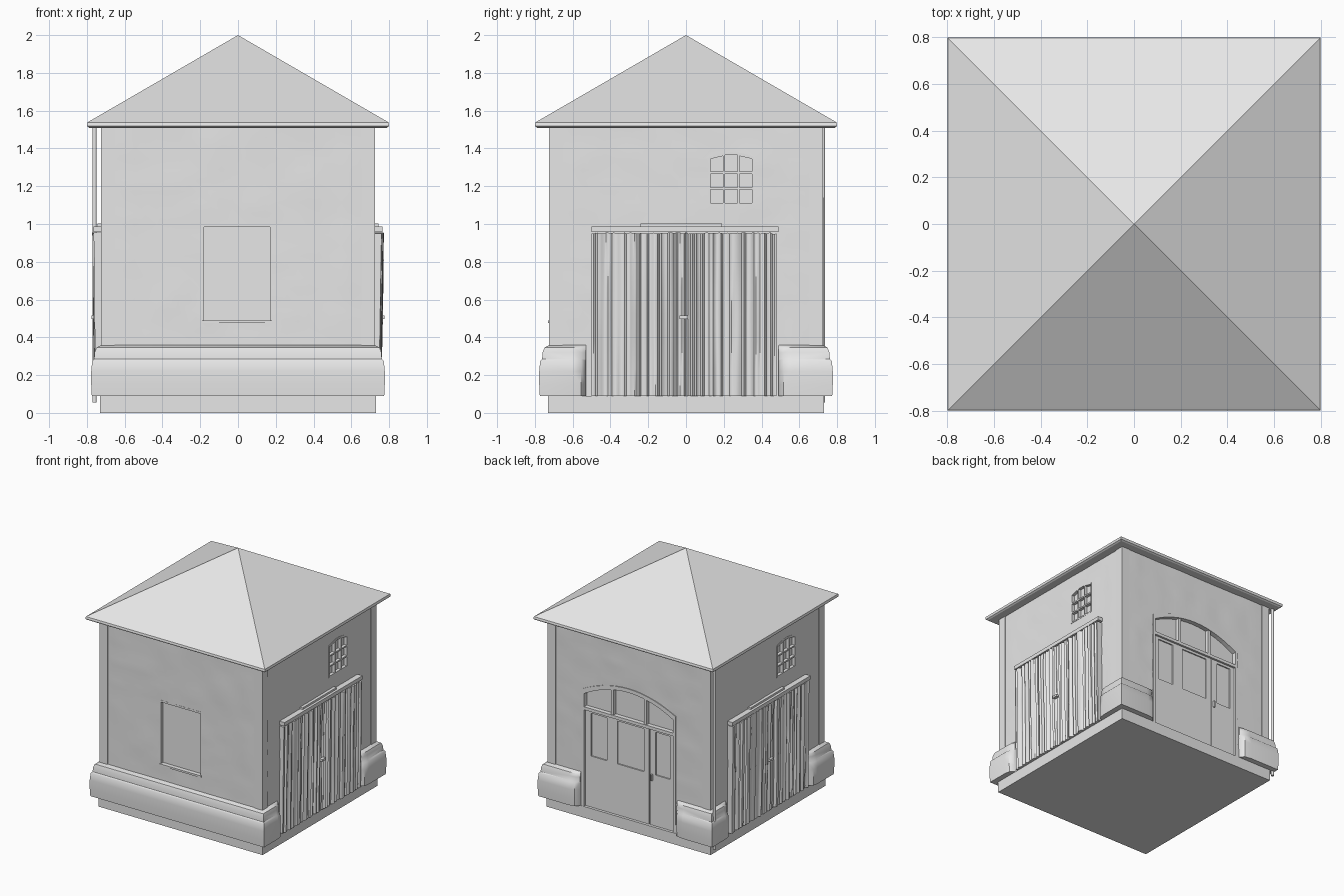
import bpy, bmesh, math, random
from mathutils import Vector, noise

if "Cube" in bpy.data.objects:
    bpy.data.objects.remove(bpy.data.objects["Cube"])

random.seed(4)
grey = bpy.data.materials.new("plain_grey")
grey.diffuse_color = (0.8, 0.8, 0.8, 1)
grey.use_nodes = True
grey.node_tree.nodes["Principled BSDF"].inputs["Base Color"].default_value = grey.diffuse_color


def finish(name, bm, smooth=None):
    bmesh.ops.recalc_face_normals(bm, faces=bm.faces)
    me = bpy.data.meshes.new(name)
    bm.to_mesh(me)
    bm.free()
    me.materials.append(grey)
    ob = bpy.data.objects.new(name, me)
    bpy.context.collection.objects.link(ob)
    if smooth:
        shade(ob, smooth)
    return ob


def select(ob):
    bpy.ops.object.select_all(action='DESELECT')
    ob.select_set(True)
    bpy.context.view_layer.objects.active = ob


def shade(ob, degrees):
    select(ob)
    bpy.ops.object.shade_smooth_by_angle(angle=math.radians(degrees))


def add_box(bm, x0, x1, y0, y1, z0, z1):
    vs = bmesh.ops.create_cube(bm, size=1)["verts"]
    for v in vs:
        v.co = ((x0 + x1) / 2 + v.co.x * (x1 - x0), (y0 + y1) / 2 + v.co.y * (y1 - y0),
                (z0 + z1) / 2 + v.co.z * (z1 - z0))


def boxes(name, items):
    bm = bmesh.new()
    for it in items:
        add_box(bm, *it)
    return finish(name, bm)


def turn(ob, s):
    """Spin a part half a turn for the opposite side."""
    if s < 0:
        for v in ob.data.vertices:
            v.co.x, v.co.y = -v.co.x, -v.co.y
    return ob


def prism(name, pts, axis, d0, d1):
    """Extrude a 2D outline (u, z) along x or y."""
    bm = bmesh.new()
    put = (lambda u, z, d: (d, u, z)) if axis == 'x' else (lambda u, z, d: (u, d, z))
    f = bm.faces.new([bm.verts.new(put(u, z, d0)) for u, z in pts])
    r = bmesh.ops.extrude_face_region(bm, geom=[f])
    for v in r["geom"]:
        if isinstance(v, bmesh.types.BMVert):
            if axis == 'x':
                v.co.x = d1
            else:
                v.co.y = d1
    return finish(name, bm)


def arch(u0, u1, z0, spring, peak, n=14):
    """Outline with straight sides and a shallow arched head."""
    top = []
    for i in range(n + 1):
        t = i / n
        top.append((u1 + (u0 - u1) * t, spring + (peak - spring) * (1 - (2 * t - 1) ** 2)))
    return [(u0, z0), (u1, z0)] + top


def cut(ob, cutters):
    select(ob)
    for c in cutters:
        m = ob.modifiers.new("cut", 'BOOLEAN')
        m.operation, m.solver, m.object = 'DIFFERENCE', 'EXACT', c
        bpy.ops.object.modifier_apply(modifier=m.name)
    for c in cutters:
        bpy.data.objects.remove(c)


def sweep(name, path, profile):
    """Run a profile (offset, z) along plan points (x, y, out_x, out_y, scale)."""
    bm = bmesh.new()
    rings = [[bm.verts.new((x + ox * o * s, y + oy * o * s, z)) for o, z in profile]
             for x, y, ox, oy, s in path]
    n = len(profile)
    for a, b in zip(rings, rings[1:]):
        for i in range(n):
            bm.faces.new((a[i], a[(i + 1) % n], b[(i + 1) % n], b[i]))
    bm.faces.new(rings[0])
    bm.faces.new(rings[-1])
    return finish(name, bm, 40)


# foundation slab
boxes("foundation", [(-.73, .73, -.73, .73, 0, .09)])

# plaster walls, slightly uneven
bm = bmesh.new()
add_box(bm, -.72, .72, -.72, .72, .085, 1.515)
bmesh.ops.subdivide_edges(bm, edges=bm.edges, cuts=24, use_grid_fill=True)
for v in bm.verts:
    n = noise.noise(Vector((v.co.x * 4, v.co.y * 4, v.co.z * 7))) * .007
    if abs(v.co.x) > .719 and abs(v.co.y) < .64:
        v.co.x += math.copysign(n, v.co.x)
    elif abs(v.co.y) > .719 and abs(v.co.x) < .64:
        v.co.y += math.copysign(n, v.co.y)
walls = finish("walls", bm)
cutters = [prism("c", [(-.19, .48), (.18, .48), (.18, 1), (-.19, 1)], 'y', -.8, -.695),
           prism("c", arch(-.415, .42, .09, 1.03, 1.14), 'y', .69, .8)]
for s in (1, -1):
    cutters.append(turn(prism("c", arch(.12, .36, 1.1, 1.355, 1.38), 'x', .70, .8), s))
cut(walls, cutters)
shade(walls, 35)

# corner strips
for i, (sx, sy) in enumerate(((1, 1), (1, -1), (-1, 1), (-1, -1))):
    ends = [(sx * .655, sx * .726), (sy * .655, sy * .726)]
    boxes("corner_strip_%d" % i, [(*sorted(ends[0]), *sorted(ends[1]), .3, 1.515)])

# front window border and sill
boxes("front_window_frame", [(-.19, -.18, -.722, -.69, .48, 1), (.17, .18, -.722, -.69, .48, 1),
                             (-.18, .17, -.722, -.69, .985, 1), (-.19, .18, -.73, -.69, .475, .49)])

# plinth with a rounded, stepped shoulder
profile = [(-.02, .09), (.054, .09), (.057, .15), (.057, .22), (.052, .275), (.042, .285),
           (.039, .32), (.03, .345), (.005, .358), (-.02, .36)]
w = .72
sweep("plinth_front", [(w, -.53, 1, 0, .3), (w, -.555, 1, 0, .85), (w, -.6, 1, 0, 1), (w, -w, 1, -1, 1),
                       (-w, -w, -1, -1, 1), (-w, -.57, -1, 0, 1), (-w, -.525, -1, 0, .85),
                       (-w, -.5, -1, 0, .3)], profile)
for s, y in ((1, .49), (-1, .53)):
    sweep("plinth_back_right" if s > 0 else "plinth_back_left",
          [(s * w, y, s, 0, .3), (s * w, y + .025, s, 0, .85), (s * w, y + .07, s, 0, 1),
           (s * w, w, s, 1, 1), (s * .51, w, 0, 1, 1), (s * .455, w, 0, 1, .85),
           (s * .43, w, 0, 1, .3)], profile)


# weathered double doors, beam and small barred window on both sides
def plank_door(name):
    bm = bmesh.new()
    cols, rows = 90, 6
    fronts = []
    for i in range(cols + 1):
        y = -.5 + .98 * i / cols
        ridge = .748 + random.uniform(-.009, .011)
        top = .952 + random.uniform(-.004, .004)
        if abs(y) < .006:
            ridge = .73
        col = []
        for j in range(rows + 1):
            t = j / rows
            wob = noise.noise(Vector((y * 25, t * 2, 3))) * .008
            col.append(bm.verts.new((ridge + wob + .012 * t, y, .09 + (top - .09) * t)))
        col.append(bm.verts.new((.71, y, top)))
        col.append(bm.verts.new((.71, y, .09)))
        fronts.append(col)
    for a, b in zip(fronts, fronts[1:]):
        for j in range(len(a)):
            k = (j + 1) % len(a)
            bm.faces.new((a[j], b[j], b[k], a[k]))
    bm.faces.new(fronts[0])
    bm.faces.new(fronts[-1])
    return finish(name, bm, 50)


for s, side in ((1, "right"), (-1, "left")):
    turn(plank_door(side + "_plank_door"), s)
    turn(boxes(side + "_door_beam", [(.71, .765, -.5, .49, .958, .988),
                                     (.71, .745, -.24, .19, .985, 1.003)]), s)
    turn(boxes(side + "_door_handle", [(.75, .776, -.035, .01, .498, .515)]), s)
    grid = prism(side + "_window_bars", arch(.12, .36, 1.1, 1.355, 1.38), 'x', .695, .725)
    holes = []
    for i in range(3):
        y0 = .131 + i * .076
        for j in range(3):
            z0, z1 = 1.111 + j * .083, 1.183 + j * .083
            if j == 2:
                zl, zr = ((1.345, 1.36), (1.365, 1.365), (1.36, 1.345))[i]
            else:
                zl = zr = z1
            holes.append(prism("c", [(y0, z0), (y0 + .066, z0), (y0 + .066, zr), (y0, zl)], 'x', .69, .8))
    cut(grid, holes)
    turn(grid, s)

# back entrance: arched frame, transom lights and glazed leaves
frame = prism("back_door_frame", arch(-.415, .42, .09, 1.03, 1.14), 'y', .68, .728)
cut(frame, [prism("c", arch(-.395, .40, .05, .998, 1.11), 'y', .6, .8)])
leaf = boxes("back_door_leaves", [(-.395, .40, .68, .708, .09, .87)])
cut(leaf, [prism("c", [(a, .5), (b, .5), (b, .845), (a, .845)], 'y', .698, .8)
           for a, b in ((-.355, -.225), (-.12, .115), (.21, .35))]
    + [prism("c", [(-.173, .05), (-.167, .05), (-.167, .9), (-.173, .9)], 'y', .698, .8)])
boxes("back_door_transom_bars", [(-.4, .405, .68, .725, .865, .89), (.14, .162, .68, .72, .88, 1.105),
                                 (-.152, -.13, .68, .72, .88, 1.105)])
boxes("back_door_handle", [(-.2, -.188, .7, .722, .45, .5)])

# corner downpipe
bm = bmesh.new()
bmesh.ops.create_cone(bm, cap_ends=True, segments=10, radius1=.012, radius2=.012, depth=1.46)
bmesh.ops.translate(bm, verts=bm.verts, vec=(-.76, .725, .785))
finish("downpipe", bm, 50)

# pyramid roof with rounded eave edge
bm = bmesh.new()
rings = [[bm.verts.new((sx * r, sy * r, z)) for sx, sy in ((1, 1), (-1, 1), (-1, -1), (1, -1))]
         for r, z in ((.785, 1.508), (.797, 1.515), (.8, 1.525), (.797, 1.538), (.785, 1.545))]
bm.faces.new(rings[0])
for a, b in zip(rings, rings[1:]):
    for i in range(4):
        bm.faces.new((a[i], a[(i + 1) % 4], b[(i + 1) % 4], b[i]))
apex = bm.verts.new((0, 0, 2))
for i in range(4):
    bm.faces.new((rings[-1][i], rings[-1][(i + 1) % 4], apex))
finish("roof", bm)
